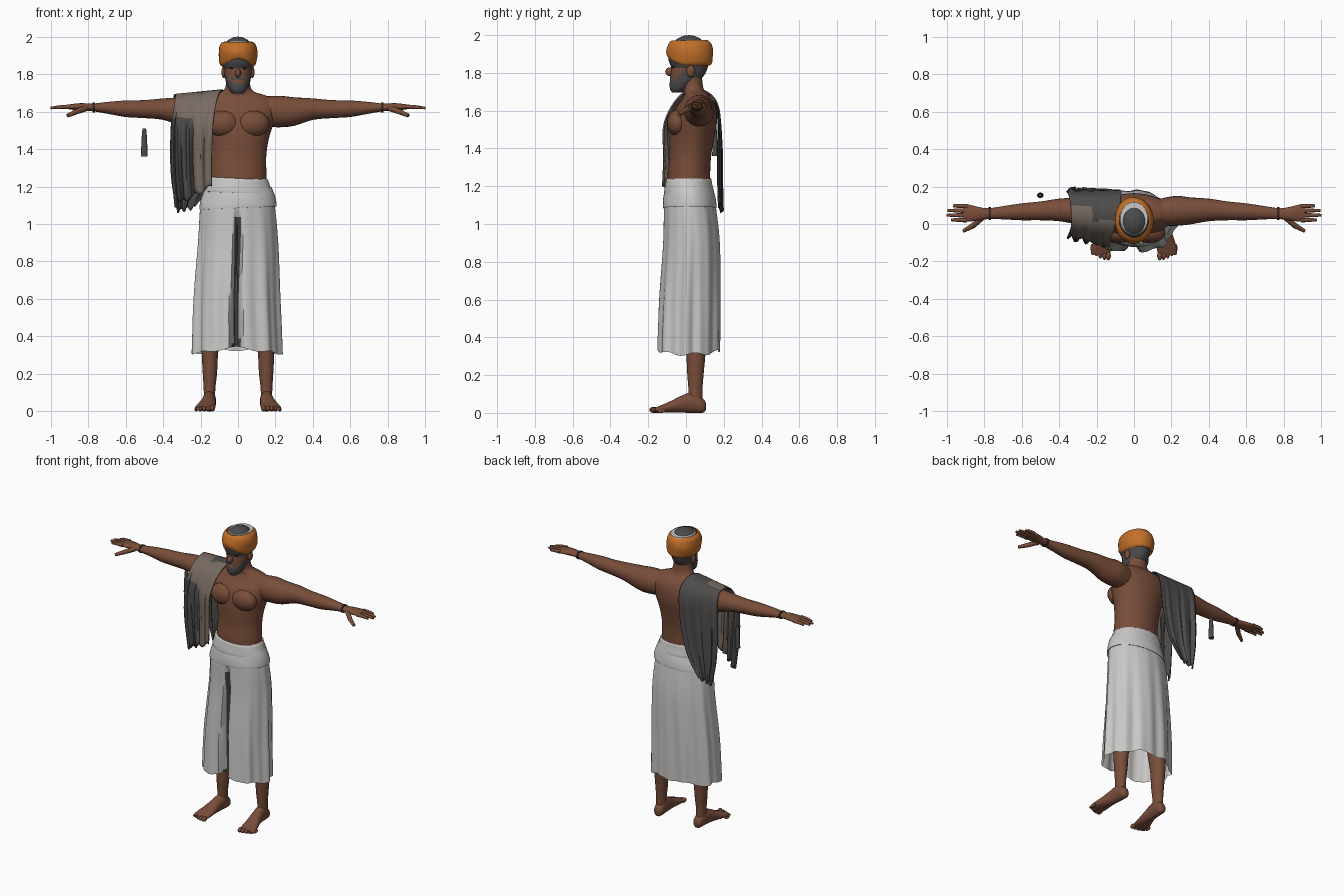
import bpy, bmesh, math
from math import sin, cos, pi, exp
from mathutils import Vector

if "Cube" in bpy.data.objects:
    bpy.data.objects.remove(bpy.data.objects["Cube"])


def material(name, r, g, b):
    m = bpy.data.materials.new(name)
    m.use_nodes = True
    m.diffuse_color = (r, g, b, 1)
    bsdf = m.node_tree.nodes["Principled BSDF"]
    bsdf.inputs["Base Color"].default_value = (r, g, b, 1)
    bsdf.inputs["Roughness"].default_value = 0.9
    return m


SKIN = material("brown skin", .19, .075, .042)
HAIR = material("grey hair", .07, .07, .075)
ORANGE = material("orange cloth", .54, .16, .022)
WHITE = material("white cloth", .58, .575, .56)
DARK = material("dark grey cloth", .075, .072, .07)
TAUPE = material("taupe cloth", .19, .15, .125)
BROWN = material("dark brown", .045, .02, .014)


def smooth_rows(rows, k):
    """Interpolate rows of numbers with a Catmull-Rom spline."""
    out = []
    for i in range(len(rows) - 1):
        quad = [rows[max(i - 1, 0)], rows[i], rows[i + 1], rows[min(i + 2, len(rows) - 1)]]
        for j in range(k):
            t = j / k
            out.append([b + t * (c - a + t * (2 * a - 5 * b + 4 * c - d
                        + t * (3 * (b - c) + d - a))) / 2 if t else b
                        for a, b, c, d in zip(*quad)])
    # the first span uses a doubled end point, so the curve still passes through it
    return out + [list(rows[-1])]


def finish(bm, name, mats, rule=None):
    bmesh.ops.recalc_face_normals(bm, faces=bm.faces)
    for f in bm.faces:
        f.smooth = True
        if rule:
            f.material_index = rule(f.calc_center_median())
    me = bpy.data.meshes.new(name)
    bm.to_mesh(me)
    bm.free()
    for m in mats:
        me.materials.append(m)
    me.set_sharp_from_angle(angle=math.radians(50))
    ob = bpy.data.objects.new(name, me)
    bpy.context.collection.objects.link(ob)
    return ob


def grid_mesh(rows, closed, cap):
    bm = bmesh.new()
    vs = [[bm.verts.new(p) for p in r] for r in rows]
    n = len(vs[0])
    for a, b in zip(vs, vs[1:]):
        for i in range(n if closed else n - 1):
            j = (i + 1) % n
            bm.faces.new((a[i], a[j], b[j], b[i]))
    if cap:
        bm.faces.new(vs[0])
        bm.faces.new(vs[-1])
    return bm


def loft(name, axis, rows, mats, n=24, k=3, shape=None, rule=None, cap=True):
    """Skin ellipses given as (position, centre 1, centre 2, radius 1, radius 2)."""
    rings = []
    for t, c1, c2, r1, r2 in smooth_rows(rows, k):
        ring = []
        for i in range(n):
            a = 2 * pi * i / n
            m, dt = shape(a, t) if shape else (1, 0)
            p, q = c1 + r1 * m * cos(a), c2 + r2 * m * sin(a)
            ring.append({"z": (p, q, t + dt), "x": (t, p, q), "y": (p, t, q)}[axis])
        rings.append(ring)
    return finish(grid_mesh(rings, True, cap), name, mats, rule)


def ball(name, centre, size, mat):
    bm = bmesh.new()
    bmesh.ops.create_uvsphere(bm, u_segments=20, v_segments=12, radius=1)
    for v in bm.verts:
        v.co = Vector(centre) + Vector(a * b for a, b in zip(v.co, size))
    return finish(bm, name, [mat])


def tube(name, points, radius, mat):
    """Tapered rod through the given points."""
    cu = bpy.data.curves.new(name, "CURVE")
    cu.dimensions = "3D"
    cu.bevel_depth, cu.bevel_resolution, cu.use_fill_caps = radius, 3, True
    sp = cu.splines.new("POLY")
    sp.points.add(len(points) - 1)
    for i, p in enumerate(points):
        sp.points[i].co = (*p, 1)
        sp.points[i].radius = 1 - .4 * (i / (len(points) - 1)) ** 2
    cu.materials.append(mat)
    bpy.context.collection.objects.link(bpy.data.objects.new(name, cu))


# Torso and neck
loft("torso", "z", [
    (1.10, 0, .02, .155, .11), (1.25, 0, .015, .153, .113), (1.35, 0, .022, .15, .11),
    (1.45, 0, .03, .163, .118), (1.53, 0, .04, .188, .123), (1.60, 0, .05, .21, .112),
    (1.65, 0, .06, .205, .088), (1.685, 0, .055, .15, .065), (1.71, 0, .04, .08, .056),
    (1.76, 0, .03, .062, .056), (1.84, 0, .03, .06, .055)], [SKIN], n=40)

# Arms, hands, legs and feet
for side, s in (("left", 1), ("right", -1)):
    ball(side + "_chest_muscle", (s * .08, -.045, 1.535), (.088, .056, .07), SKIN)
    loft(side + "_arm", "x", [(s * x, *r) for x, *r in (
        (.12, .06, 1.60, .07, .08), (.22, .07, 1.60, .08, .084), (.30, .07, 1.60, .072, .076),
        (.40, .075, 1.613, .06, .057), (.50, .07, 1.613, .05, .048), (.60, .065, 1.615, .045, .044),
        (.70, .06, 1.62, .035, .031), (.78, .055, 1.622, .029, .02), (.83, .055, 1.625, .036, .02),
        (.88, .058, 1.625, .045, .016), (.91, .058, 1.625, .043, .011))], [SKIN])
    for i, tip in enumerate((.975, 1.0, .995, .965)):
        y = .02 + .025 * i
        tube(f"{side}_finger_{i + 1}", [(s * .89, y, 1.626), (s * .94, y + .002, 1.625),
                                       (s * tip, y + .002, 1.619)], .012, SKIN)
    tube(side + "_thumb", [(s * .81, .035, 1.618), (s * .86, -.01, 1.60),
                           (s * .91, -.037, 1.578)], .016, SKIN)
    loft(side + "_bracelet", "x", [(s * .764, .056, 1.622, .034, .026),
                                   (s * .776, .056, 1.622, .034, .026)], [BROWN], k=1)
    loft(side + "_leg", "z", [(z, s * x, *r) for z, x, *r in (
        (.04, .152, .05, .03, .038), (.12, .152, .05, .031, .037), (.2, .15, .05, .038, .043),
        (.3, .15, .052, .043, .05), (.4, .145, .05, .05, .058), (.55, .13, .04, .055, .06),
        (.9, .1, .02, .075, .075))], [SKIN])
    loft(side + "_foot", "y", [(y, s * x, *r) for y, x, *r in (
        (.105, .15, .035, .014, .02), (.09, .15, .038, .03, .037), (.04, .152, .055, .035, .055),
        (-.02, .157, .047, .038, .046), (-.08, .167, .032, .047, .031),
        (-.13, .175, .021, .054, .02), (-.165, .179, .014, .048, .012))], [SKIN])
    for i in range(5):
        r = .016 - .0013 * i
        ball(f"{side}_toe_{i + 1}", (s * (.137 + .0215 * i), -.17 + .0025 * i * i, r),
             (r * .85, .024, r), SKIN)


# Head with beard and hair below the headband
def beard(c):
    if c.y > .035:
        return int(c.z > 1.755)
    moustache = c.y < -.045 and 1.766 < c.z < 1.782 and abs(c.x) < .035
    return int(moustache or c.z < 1.752 + .09 * min(1, max(0, (c.y + .075) / .09)))


loft("head", "z", [
    (1.695, 0, -.045, .028, .028), (1.715, 0, -.035, .046, .05), (1.75, 0, -.012, .062, .074),
    (1.79, 0, .008, .071, .09), (1.84, 0, .02, .077, .098), (1.90, 0, .02, .085, .105)],
    [SKIN, HAIR], n=48, k=6, rule=beard)
ball("nose", (0, -.083, 1.806), (.016, .027, .024), SKIN)
ball("lips", (0, -.076, 1.757), (.02, .009, .006), BROWN)
for side, s in (("left", 1), ("right", -1)):
    ball(side + "_ear", (s * .076, .025, 1.81), (.012, .022, .032), SKIN)
    ball(side + "_eye", (s * .031, -.067, 1.831), (.014, .006, .005), BROWN)
    tube(side + "_eyebrow", [(s * .012, -.077, 1.847), (s * .03, -.073, 1.852),
                             (s * .052, -.056, 1.847)], .005, HAIR)
ball("hair_cap", (0, .015, 1.89), (.094, .11, .11), HAIR)


# Headband, its lower edge lifted over the forehead
def brow_lift(a, z):
    fold = .012 * sin(3 * a + 60 * z)
    return 1 + fold, .035 * max(0, -sin(a)) ** 3 * max(0, (1.95 - z) / .11)


loft("headband", "z", [
    (1.84, 0, .022, .084, .104), (1.85, 0, .021, .094, .115), (1.87, 0, .02, .1, .121),
    (1.91, 0, .02, .104, .124), (1.95, 0, .02, .098, .115), (1.968, 0, .02, .085, .1),
    (1.972, 0, .02, .078, .092)], [ORANGE], n=48, shape=brow_lift, cap=False)
loft("cap_lining", "z", [(1.966, 0, .03, .077, .09), (1.974, 0, .03, .073, .086)],
     [WHITE], k=1)


# Wrapped skirt with pleats and a deep front opening
def groove(a, z):
    d = (a - 1.5 * pi) / (.07 + .09 * max(0, 1.05 - z))
    return -.5 * min(1, max(0, (1.1 - z) / .2)) * exp(-d ** 4)


def pleats(a, z):
    depth = .035 * min(1, max(0, (1.2 - z) / .7))
    wave = cos(9 * a + 1) + .6 * cos(16 * a + 2 * z) + .3 * sin(5 * a)
    low = max(0, (.6 - z) / .3)
    hem = low * (.03 * max(0, -sin(a)) ** 4 + .008 * sin(7 * a) + .02 * max(0, sin(a)) ** 3)
    return 1 + depth * wave + groove(a, z), hem


def in_groove(c):
    e = math.hypot(c.x / .22, (c.y - .018) / .155)
    return int(c.y < 0 and abs(c.x) < .06 and c.z < 1.04 and e < .8)


loft("skirt", "z", [
    (.31, -.01, .01, .238, .168), (.6, -.01, .018, .228, .163), (.9, -.002, .028, .213, .15),
    (1.1, -.003, .02, .198, .137), (1.2, 0, .016, .172, .123), (1.24, 0, .015, .156, .116)],
    [WHITE, DARK], n=144, k=8, shape=pleats, rule=in_groove, cap=False)


def tilt(amount):
    return lambda a, z: (1 + .008 * sin(4 * a + 40 * z), amount * cos(a))


loft("waistband_lower", "z", [
    (1.085, 0, .02, .202, .139), (1.09, 0, .02, .207, .143), (1.14, 0, .018, .197, .137),
    (1.19, 0, .016, .178, .126)], [WHITE], n=48, shape=tilt(.008), cap=False)
loft("waistband_upper", "z", [
    (1.165, 0, .016, .18, .126), (1.17, 0, .016, .187, .132), (1.21, 0, .015, .172, .125),
    (1.24, 0, .015, .162, .119), (1.243, 0, .015, .15, .11)],
    [WHITE], n=48, shape=tilt(-.008), cap=False)

# Shawl: rows run from the front hem over the shoulder to the back hem,
# each giving the inner edge and then the outer edge
SHAWL = [
    (-.14, -.122, 1.20, -.335, -.055, 1.10), (-.14, -.115, 1.35, -.352, -.06, 1.30),
    (-.135, -.12, 1.50, -.355, -.06, 1.50), (-.125, -.088, 1.60, -.345, -.04, 1.60),
    (-.105, -.025, 1.685, -.335, 0, 1.665), (-.085, .05, 1.715, -.335, .07, 1.69),
    (-.07, .13, 1.685, -.345, .14, 1.672), (-.07, .175, 1.60, -.355, .172, 1.58),
    (-.09, .18, 1.40, -.36, .178, 1.38), (-.14, .18, 1.22, -.35, .18, 1.22),
    (-.23, .187, 1.09, -.32, .185, 1.07)]
columns = 36
cloth = []
for row in smooth_rows(SHAWL, 5):
    inner, outer = Vector(row[:3]), Vector(row[3:])
    line = []
    for i in range(columns + 1):
        u = i / columns
        p = inner.lerp(outer, u)
        hang = min(1, max(0, (1.68 - p.z) / .3))
        ripple = sin(26 * u + 2 * p.z) + .6 * sin(43 * u)
        p.y += hang * ripple * (.004 + .016 * u) * (1 if p.y < .06 else .45)
        p.z += .012 * hang * sin(17 * u)
        line.append(p)
    cloth.append(line)


def shawl_colour(c):
    front = c.y < (.1 if c.x < -.22 else .02)
    return int(front and (c.x > -.245 or c.z > 1.57))


shawl = finish(grid_mesh(cloth, False, False), "shawl", [DARK, TAUPE], shawl_colour)
thick = shawl.modifiers.new("thickness", "SOLIDIFY")
thick.thickness, thick.offset = .008, 0

# Loose hanging tassel
loft("tassel", "z", [(1.36, -.5, .153, .018, .015), (1.42, -.5, .153, .016, .014),
                     (1.49, -.5, .153, .012, .011), (1.51, -.5, .153, .008, .008)], [DARK], n=10)
